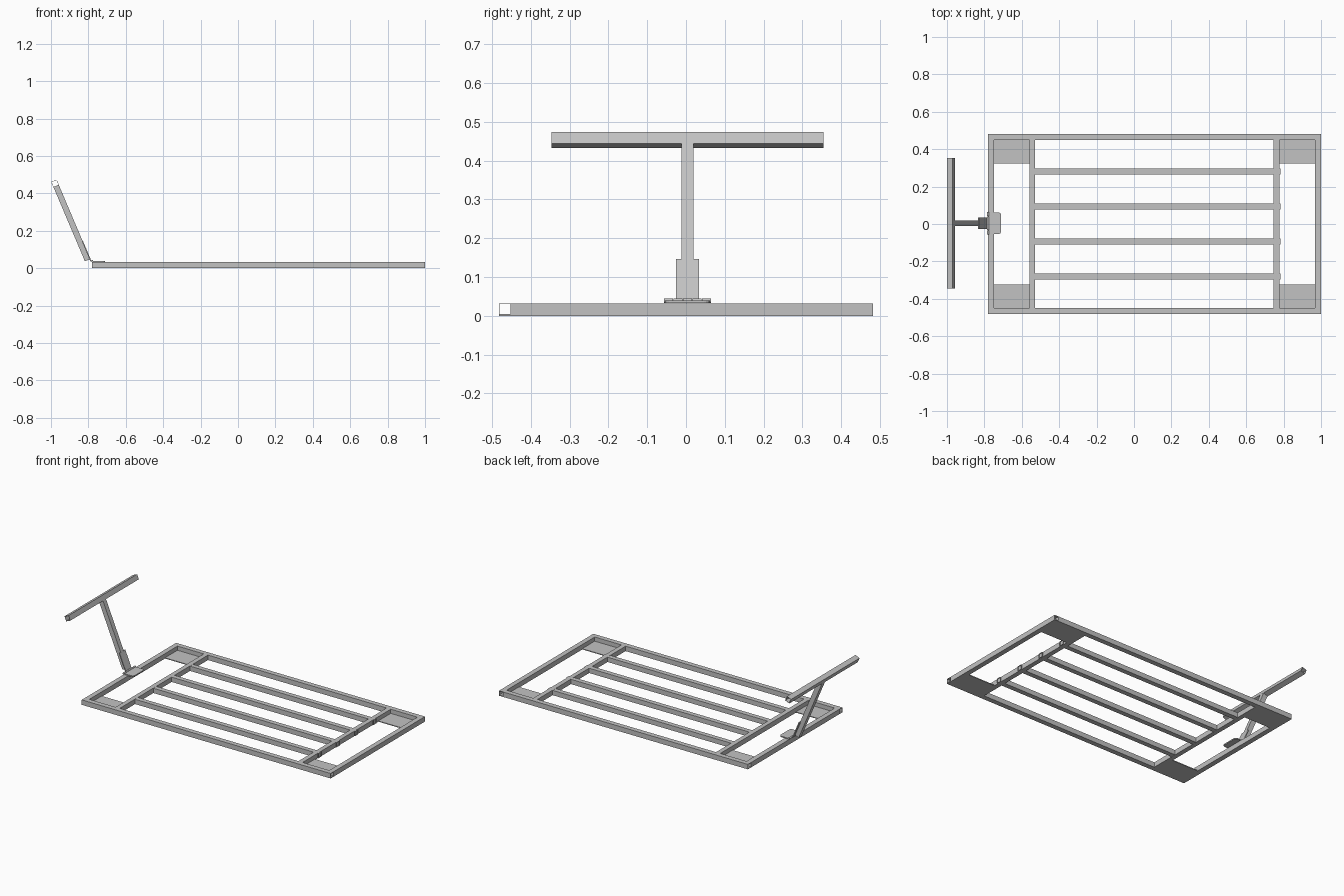
import bpy, bmesh
from mathutils import Vector
from math import sin, cos, pi

cube = bpy.data.objects.get("Cube")
if cube:
    bpy.data.objects.remove(cube, do_unlink=True)

# One bare steel grey for everything
steel = bpy.data.materials.new("steel_grey")
steel.use_nodes = True
steel.diffuse_color = (0.54, 0.54, 0.54, 1)
bsdf = next(n for n in steel.node_tree.nodes if n.type == 'BSDF_PRINCIPLED')
bsdf.inputs["Base Color"].default_value = steel.diffuse_color

X, Y, Z = Vector((1, 0, 0)), Vector((0, 1, 0)), Vector((0, 0, 1))
TUBE = 0.032          # outer size of the square tube
WALL = 0.002
MID = TUBE / 2


def finish(name, bm):
    bmesh.ops.recalc_face_normals(bm, faces=bm.faces)
    mesh = bpy.data.meshes.new(name)
    bm.to_mesh(mesh)
    bm.free()
    mesh.materials.append(steel)
    obj = bpy.data.objects.new(name, mesh)
    bpy.context.collection.objects.link(obj)
    return obj


def tube(name, start, end, width=TUBE, height=TUBE, up=Z):
    """Hollow square tube, open at both ends."""
    start, end = Vector(start), Vector(end)
    side = up.cross(end - start).normalized()
    bm = bmesh.new()
    rings = []
    for centre in (start, end):
        for inset in (0, WALL):
            a, b = side * (width / 2 - inset), up * (height / 2 - inset)
            rings.append([bm.verts.new(centre + p)
                          for p in (a + b, b - a, -a - b, a - b)])
    outer0, inner0, outer1, inner1 = rings
    for r, s in ((outer0, outer1), (inner0, inner1), (outer0, inner0), (outer1, inner1)):
        for i in range(4):
            j = (i + 1) % 4
            bm.faces.new((r[i], r[j], s[j], s[i]))
    return finish(name, bm)


def plate(name, root, along, length, width, thick, radius=0):
    """Flat plate running from root; its two far corners may be rounded."""
    root, along = Vector(root), along.normalized()
    normal = along.cross(Y)
    half = width / 2
    outline = [(0, -half)]
    if radius:
        for sign in (-1, 1):
            for k in range(5):
                t = (k if sign < 0 else 4 - k) * pi / 8
                outline.append((length - radius + radius * sin(t),
                                sign * (half - radius + radius * cos(t))))
    else:
        outline += [(length, -half), (length, half)]
    outline.append((0, half))
    bm = bmesh.new()
    face = bm.faces.new([bm.verts.new(root + along * u + Y * v - normal * thick / 2)
                         for u, v in outline])
    top = bmesh.ops.extrude_face_region(bm, geom=[face])
    bmesh.ops.translate(bm, vec=normal * thick,
                        verts=[g for g in top["geom"] if isinstance(g, bmesh.types.BMVert)])
    return finish(name, bm)


# Outer frame
X0, X1, W = -0.78, 1.0, 0.482
tube("front_rail", (X0, MID - W, MID), (X1, MID - W, MID))
tube("back_rail", (X0, W - MID, MID), (X1 - TUBE, W - MID, MID))
tube("left_end_rail", (X1 - MID, TUBE - W, MID), (X1 - MID, W, MID))
tube("right_end_rail", (X0 + MID, TUBE - W, MID), (X0 + MID, W - TUBE, MID))

# Cross members and long slats
for name, x in (("right_cross_member", -0.545), ("left_cross_member", 0.762)):
    tube(name, (x, TUBE - W, MID), (x, W - TUBE, MID), width=0.03)
for i in range(4):
    y = -0.28 + i * 0.187
    tube(f"slat_{i + 1}", (-0.53, y, MID), (0.782, y, MID), 0.031, TUBE - 0.001)

# Caster mounting plates in the four corners, flush with the underside
for side, x, length in (("right", -0.78, 0.225), ("left", 0.77, 0.23)):
    for end, y in (("front", -0.402), ("back", 0.402)):
        plate(f"{end}_{side}_corner_plate", (x, y, 0.0025), X, length, 0.158, 0.005)

# Hinge: flat leaf, leaning leaf and pin
CY = 0.004
lean = Vector((-0.39, 0, 0.92)).normalized()
outward = Y.cross(lean)
plate("hinge_base_leaf", (-0.778, CY, 0.036), X, 0.068, 0.116, 0.007, radius=0.016)
plate("hinge_handle_leaf", (-0.786, CY, 0.037), lean, 0.118, 0.059, 0.006)
for i in range(5):
    bm = bmesh.new()
    bmesh.ops.create_cone(bm, cap_ends=True, segments=12, radius1=0.006, radius2=0.006,
                          depth=0.023)
    for v in bm.verts:
        v.co = Vector((-0.78 + v.co.x, CY + (i - 2) * 0.0245 + v.co.z, 0.039 + v.co.y))
    knuckle = finish(f"hinge_knuckle_{i + 1}", bm)
    for p in knuckle.data.polygons:
        p.use_smooth = len(p.vertices) == 4

# Pull handle: leaning stem with a crossbar on top
grip = Vector((-0.978, CY, 0.453))
foot = grip - lean * 0.445
tube("handle_stem", foot, grip - lean * MID, 0.031, 0.031, up=outward)
tube("handle_crossbar", grip - Y * 0.35, grip + Y * 0.35, up=outward)
